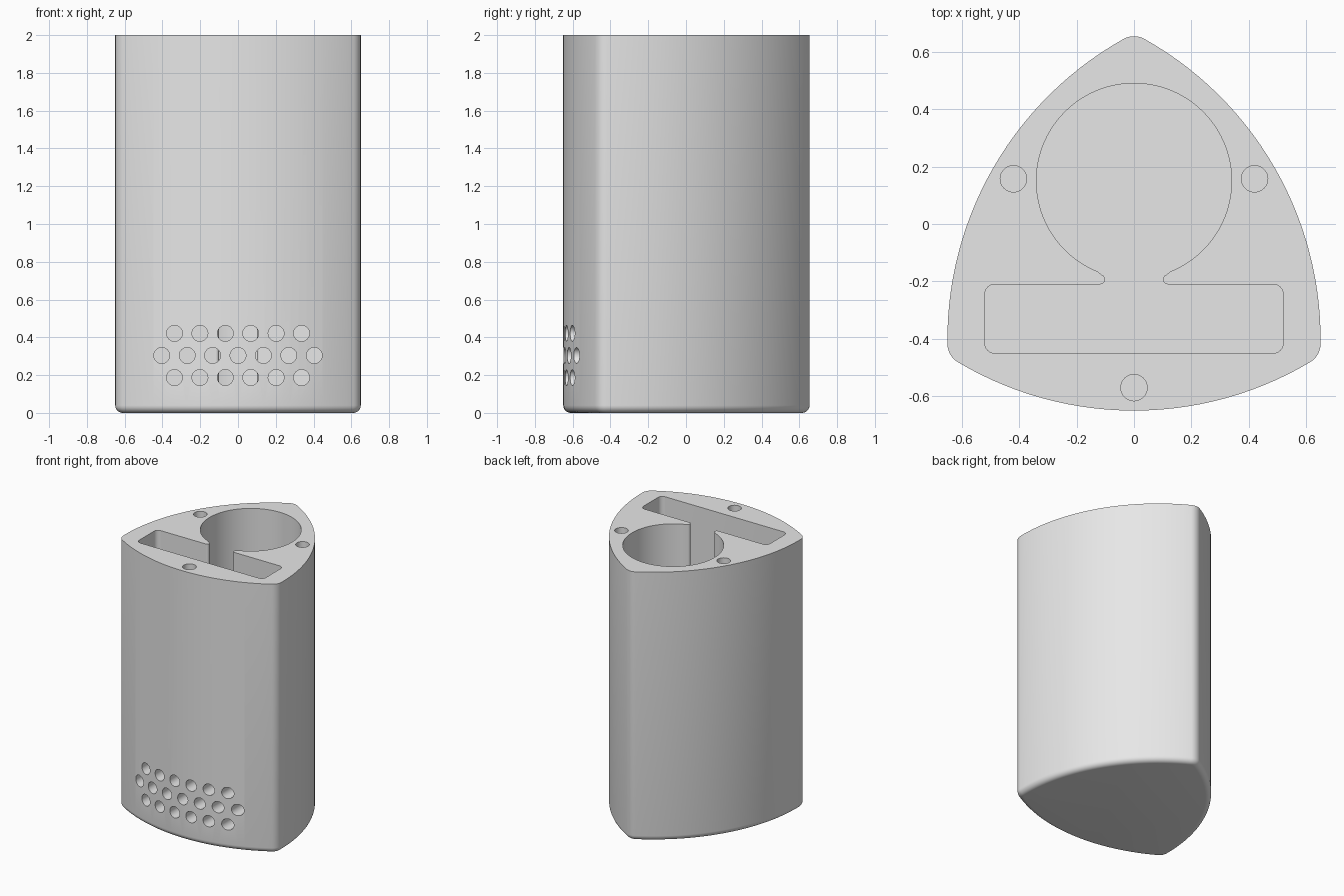
import bpy, bmesh, math
from mathutils import Matrix

if "Cube" in bpy.data.objects:
    bpy.data.objects.remove(bpy.data.objects["Cube"])

CY = -0.085            # centre of the three-sided body
SIDE_R, SIDE_D = 1.2, 0.565   # side arc radius, distance from centre to each side
CORNER_R = 0.075
EDGE_R = 0.04          # rounding of the bottom edge
HEIGHT = 2.0
FLOOR = 0.1

grey = bpy.data.materials.new("light grey")
grey.diffuse_color = (0.8, 0.8, 0.8, 1)
grey.use_nodes = True
grey.node_tree.nodes["Principled BSDF"].inputs["Base Color"].default_value = grey.diffuse_color


def arc(cx, cy, r, a0, a1, n):
    """Points along an arc, angles in degrees."""
    return [(cx + r * math.cos(math.radians(a0 + (a1 - a0) * i / n)),
             cy + r * math.sin(math.radians(a0 + (a1 - a0) * i / n)))
            for i in range(n + 1)]


def outline(inset):
    """Bulging triangle with rounded corners, shrunk by inset."""
    k = SIDE_R - SIDE_D
    ox, oy = k * math.cos(math.radians(30)), -k / 2
    apex = oy + math.sqrt((SIDE_R - CORNER_R) ** 2 - ox ** 2)
    tip = math.degrees(math.atan2(apex - oy, ox))     # where side meets corner
    pts = []
    for turn in (0, 120, 240):
        c, s = math.cos(math.radians(turn)), math.sin(math.radians(turn))
        side = arc(-ox, oy, SIDE_R - inset, 60 - tip, tip, 28)
        corner = arc(0, apex, CORNER_R - inset, tip, 180 - tip, 8)
        for x, y in side + corner[1:-1]:
            pts.append((x * c - y * s, x * s + y * c + CY))
    return pts


def loft(name, rings):
    """Closed solid through a stack of (points, z) rings."""
    bm = bmesh.new()
    loops = [[bm.verts.new((x, y, z)) for x, y in pts] for pts, z in rings]
    n = len(loops[0])
    for lo, hi in zip(loops, loops[1:]):
        for i in range(n):
            j = (i + 1) % n
            bm.faces.new((lo[i], lo[j], hi[j], hi[i]))
    bm.faces.new(loops[0][::-1])
    bm.faces.new(loops[-1])
    return finish(name, bm)


def finish(name, bm):
    bmesh.ops.recalc_face_normals(bm, faces=bm.faces)
    me = bpy.data.meshes.new(name)
    bm.to_mesh(me)
    bm.free()
    me.materials.append(grey)
    ob = bpy.data.objects.new(name, me)
    bpy.context.collection.objects.link(ob)
    return ob


# Body with a rounded bottom edge
rings = []
for i in range(7):
    a = math.radians(90 * i / 6)
    rings.append((outline(EDGE_R * (1 - math.sin(a))), EDGE_R * (1 - math.cos(a))))
rings.append((outline(0), HEIGHT))
body = loft("holder_body", rings)

# Cavity: wide slot joined to a round well through a narrow neck
half = (arc(0.485, -0.415, 0.035, -90, 0, 6)
        + arc(0.485, -0.245, 0.035, 0, 90, 6)
        + arc(0.118, -0.193, 0.017, -90, -250, 10)
        + arc(0, 0.15, 0.34, -68, 90, 48))
profile = half + [(-x, y) for x, y in half[-2::-1]]
cavity = loft("cavity_cutter", [(profile, FLOOR), (profile, HEIGHT + 0.1)])

# Small round holes: three in the rim, three rows of vents in the front
bm = bmesh.new()


def drill(r, depth, matrix):
    bmesh.ops.create_cone(bm, cap_ends=True, segments=32, radius1=r, radius2=r,
                          depth=depth, matrix=matrix)


for deg in (30, 150, 270):
    a = math.radians(deg)
    drill(0.046, 0.4, Matrix.Translation(
        (0.485 * math.cos(a), CY + 0.485 * math.sin(a), HEIGHT)))
for z, count in ((0.187, 6), (0.304, 7), (0.421, 6)):
    for i in range(count):
        x = (i - (count - 1) / 2) * 0.1345
        drill(0.042, 0.45, Matrix.Translation((x, -0.58, z))
              @ Matrix.Rotation(math.pi / 2, 4, 'X'))
holes = finish("hole_cutter", bm)

# Cut, then smooth the curved walls
bpy.context.view_layer.objects.active = body
body.select_set(True)
for cutter in (cavity, holes):
    cutter.hide_render = True
    mod = body.modifiers.new("cut", 'BOOLEAN')
    mod.operation = 'DIFFERENCE'
    mod.solver = 'EXACT'
    mod.object = cutter
    bpy.ops.object.modifier_apply(modifier=mod.name)
    bpy.data.objects.remove(cutter)
bpy.ops.object.shade_smooth_by_angle(angle=math.radians(30))
